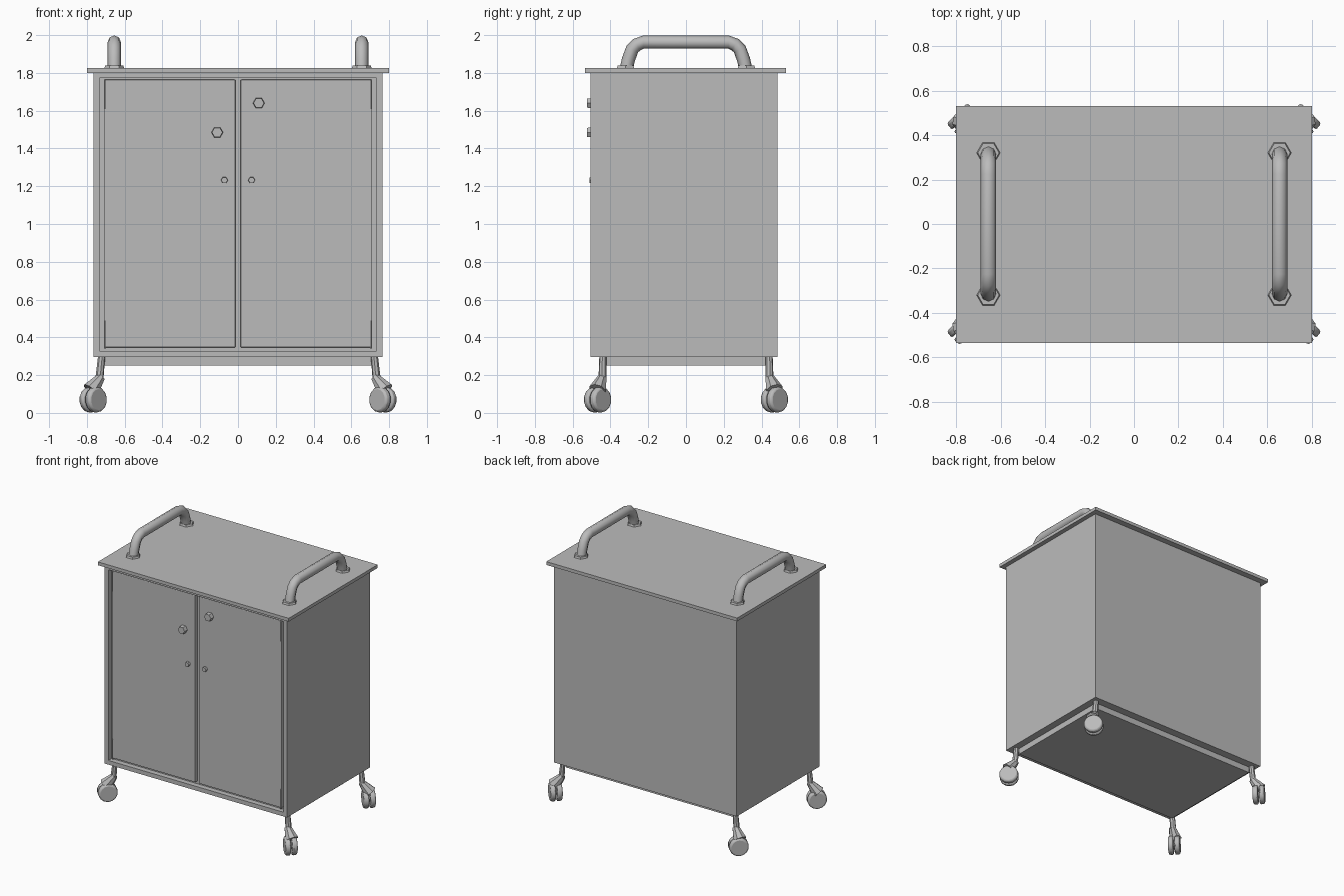
import bpy, bmesh, math
from mathutils import Vector, Matrix

if "Cube" in bpy.data.objects:
    bpy.data.objects.remove(bpy.data.objects["Cube"], do_unlink=True)

grey = bpy.data.materials.new("Warm grey metal")
grey.use_nodes = True
GREY = (0.5, 0.5, 0.5, 1)
grey.diffuse_color = GREY
grey.node_tree.nodes["Principled BSDF"].inputs["Base Color"].default_value = GREY


def finish(bm, name, smooth=None, bevel=0):
    """Turn a bmesh into a finished object."""
    bmesh.ops.recalc_face_normals(bm, faces=bm.faces)
    mesh = bpy.data.meshes.new(name)
    bm.to_mesh(mesh)
    bm.free()
    mesh.materials.append(grey)
    obj = bpy.data.objects.new(name, mesh)
    bpy.context.collection.objects.link(obj)
    if bevel:
        mod = obj.modifiers.new("Bevel", 'BEVEL')
        mod.width = bevel
        mod.segments = 2
    if smooth:
        bpy.ops.object.select_all(action='DESELECT')
        obj.select_set(True)
        bpy.context.view_layer.objects.active = obj
        bpy.ops.object.shade_smooth_by_angle(angle=math.radians(smooth))
    return obj


def box_mesh(lo, hi):
    lo, hi = Vector(lo), Vector(hi)
    bm = bmesh.new()
    place = Matrix.Translation((lo + hi) / 2) @ Matrix.Diagonal((*(hi - lo), 1))
    bmesh.ops.create_cube(bm, size=1, matrix=place)
    return bm


def box(name, lo, hi, bevel=0):
    return finish(box_mesh(lo, hi), name, bevel=bevel)


def rod(name, start, end, r1, r2, sides, spin=0, smooth=None, bevel=0):
    """Cylinder or cone running between two points."""
    start, end = Vector(start), Vector(end)
    axis = end - start
    turn = axis.to_track_quat('Z', 'Y').to_matrix().to_4x4()
    place = Matrix.Translation((start + end) / 2) @ turn @ Matrix.Rotation(spin, 4, 'Z')
    bm = bmesh.new()
    bmesh.ops.create_cone(bm, cap_ends=True, segments=sides, radius1=r1,
                          radius2=r2, depth=axis.length, matrix=place)
    return finish(bm, name, smooth, bevel)


def tube(name, points, radius, sides):
    """Sweep a ring along a path lying in a plane of constant x."""
    bm = bmesh.new()
    rings = []
    points = [Vector(p) for p in points]
    for i, p in enumerate(points):
        along = (points[min(i + 1, len(points) - 1)] - points[max(i - 1, 0)]).normalized()
        side = Vector((1, 0, 0))
        up = side.cross(along)
        ring = []
        for k in range(sides):
            a = math.tau * k / sides
            ring.append(bm.verts.new(p + radius * (up * math.cos(a) + side * math.sin(a))))
        rings.append(ring)
    for a, b in zip(rings, rings[1:]):
        for k in range(sides):
            n = (k + 1) % sides
            bm.faces.new((a[k], a[n], b[n], b[k]))
    bm.faces.new(rings[0])
    bm.faces.new(rings[-1])
    return finish(bm, name, 65)


# Cabinet shell with a recessed front opening
bm = box_mesh((-0.765, -0.505, 0.295), (0.765, 0.485, 1.80))
front = [f for f in bm.faces if f.calc_center_median().y < -0.5]
bmesh.ops.inset_region(bm, faces=front, thickness=0.045)
for v in front[0].verts:
    if v.co.z > 1:
        v.co.z = 1.772
recess = bmesh.ops.extrude_discrete_faces(bm, faces=front)["faces"]
bmesh.ops.translate(bm, verts=recess[0].verts, vec=(0, 0.04, 0))
finish(bm, "cabinet_shell")

# Worktop and lower plinth
box("worktop", (-0.80, -0.535, 1.80), (0.80, 0.53, 1.825))
box("plinth", (-0.71, -0.425, 0.25), (0.71, 0.425, 0.30))

# Doors, hinges, locks and pulls
for name, s, lock_z in (("left", 1, 1.64), ("right", -1, 1.485)):
    x0, x1 = sorted((s * 0.014, s * 0.71))
    box(name + "_door", (x0, -0.492, 0.347), (x1, -0.46, 1.764), 0.004)
    for part, z in (("lower", 0.34), ("upper", 1.61)):
        rod(f"{name}_{part}_hinge", (s * 0.704, -0.492, z), (s * 0.704, -0.492, z + 0.15),
            0.006, 0.006, 6)
    rod(name + "_lock", (s * 0.11, -0.485, lock_z), (s * 0.11, -0.523, lock_z),
        0.032, 0.028, 6, math.radians(90))
    rod(name + "_pull", (s * 0.072, -0.485, 1.232), (s * 0.072, -0.511, 1.232),
        0.019, 0.017, 6, math.radians(90))

# Top handles with hexagonal flanges
half = [(-0.315, 1.825), (-0.305, 1.87), (-0.285, 1.925), (-0.26, 1.95), (-0.225, 1.963)]
profile = half + [(-y, z) for y, z in reversed(half)]
for name, x in (("left", 0.655), ("right", -0.655)):
    tube(name + "_handle", [(x, y, z) for y, z in profile], 0.035, 8)
    for end, y in (("front", -0.32), ("back", 0.32)):
        rod(f"{name}_{end}_flange", (x, y, 1.82), (x, y, 1.838), 0.055, 0.048, 6, math.radians(90))

# Casters: stem, hood and a twin wheel on a slanted heading
for side, s in (("left", 1), ("right", -1)):
    axle = Vector((s, 1, 0)).normalized()
    for end, e in (("front", -1), ("back", 1)):
        name = f"{side}_{end}_caster"
        hub = Vector((s * 0.767, e * 0.468, 0.07))
        foot = Vector((s * 0.735, e * 0.442, 0.17))
        rod(name + "_stem", (s * 0.722, e * 0.44, 0.30), foot, 0.019, 0.022, 8, smooth=40)
        rod(name + "_hood", foot + Vector((-s * 0.01, 0, 0.02)),
            hub + Vector((s * 0.012, 0, 0.05)), 0.024, 0.048, 8, smooth=40)
        rod(name + "_axle", hub - axle * 0.03, hub + axle * 0.03, 0.025, 0.025, 8)
        for part, k in (("inner", -1), ("outer", 1)):
            rod(f"{name}_{part}_wheel", hub + axle * k * 0.005, hub + axle * k * 0.042,
                0.07, 0.066, 14, smooth=35, bevel=0.01)
